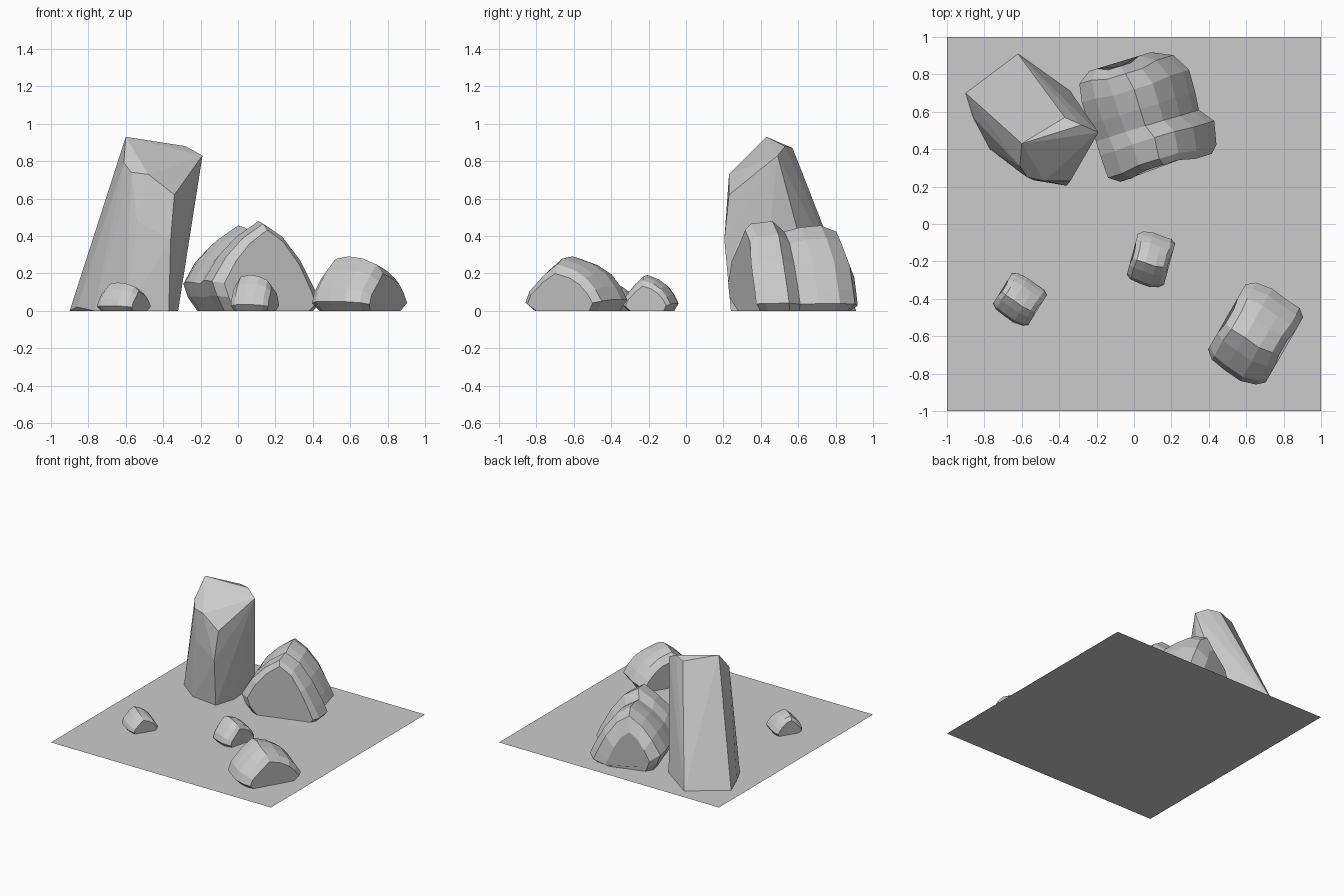
import bpy, bmesh, math

if "Cube" in bpy.data.objects:
    bpy.data.objects.remove(bpy.data.objects["Cube"])


def finish(bm, name):
    bmesh.ops.recalc_face_normals(bm, faces=bm.faces)
    mesh = bpy.data.meshes.new(name)
    bm.to_mesh(mesh)
    bm.free()
    ob = bpy.data.objects.new(name, mesh)
    bpy.context.collection.objects.link(ob)
    return ob


def hull(name, pts):
    bm = bmesh.new()
    for p in pts:
        bm.verts.new(p)
    res = bmesh.ops.convex_hull(bm, input=bm.verts)
    loose = {g for g in res["geom_interior"] + res["geom_unused"]
             if isinstance(g, bmesh.types.BMVert)}
    bmesh.ops.delete(bm, geom=list(loose), context='VERTS')
    bmesh.ops.dissolve_limit(bm, angle_limit=math.radians(3), verts=bm.verts, edges=bm.edges)
    return finish(bm, name)


def boulder(name, centre, angle, profile, stations, scale=(1, 1, 1)):
    """Loft a (u, z) profile through stations (v, u scale, z scale, u shift)."""
    bm = bmesh.new()
    c, s = math.cos(math.radians(angle)), math.sin(math.radians(angle))
    top = max(z for u, z in profile)
    rings = []
    for v, su, sz, du in stations:
        ring = []
        for u, z in profile:
            tuck = 0.88 if z == 0 else 0.93 if z > 0.8 * top else 1.0
            a = (u * su + du) * scale[0]
            b = v * tuck * scale[1]
            ring.append(bm.verts.new((centre[0] + a * c - b * s,
                                      centre[1] + a * s + b * c, z * sz * scale[2])))
        rings.append(ring)
    n = len(profile)
    for r0, r1 in zip(rings, rings[1:]):
        for i in range(n):
            j = (i + 1) % n
            bm.faces.new((r0[i], r0[j], r1[j], r1[i]))
    bm.faces.new(rings[0])
    bm.faces.new(rings[-1])
    return finish(bm, name)


# Flat square of ground
bm = bmesh.new()
bmesh.ops.create_grid(bm, x_segments=1, y_segments=1, size=1)
finish(bm, "ground_slab")

# Tall leaning rock: base outline, front bulge and slanted crown
hull("tall_rock", [
    (-0.90, 0.70, 0), (-0.62, 0.91, 0), (-0.34, 0.71, 0), (-0.32, 0.40, 0),
    (-0.37, 0.24, 0), (-0.60, 0.27, 0), (-0.77, 0.40, 0), (-0.86, 0.57, 0.02),
    (-0.36, 0.205, 0.38), (-0.54, 0.235, 0.48),
    (-0.60, 0.43, 0.93), (-0.37, 0.57, 0.87), (-0.28, 0.53, 0.88), (-0.19, 0.49, 0.83),
    (-0.34, 0.23, 0.62), (-0.48, 0.23, 0.73), (-0.57, 0.25, 0.74), (-0.61, 0.31, 0.79)])

# Large ridged boulder
boulder("large_boulder", (0.08, 0.56), 17,
        [(-0.23, 0), (-0.28, 0.08), (-0.31, 0.16), (-0.23, 0.29), (-0.13, 0.39), (-0.01, 0.47),
         (0.10, 0.40), (0.20, 0.27), (0.28, 0.12), (0.315, 0.04), (0.28, 0)],
        [(-0.275, 0.82, 0.92, 0.01), (-0.235, 0.97, 0.99, 0.0), (-0.11, 1.02, 1.02, 0.01),
         (-0.03, 0.92, 0.90, -0.02), (0.07, 0.95, 0.95, -0.02), (0.19, 0.96, 0.97, -0.02),
         (0.29, 0.84, 0.90, -0.04), (0.34, 0.55, 0.66, -0.06)])

# Smaller boulders share one profile and set of stations
prof = [(-0.20, 0), (-0.25, 0.05), (-0.225, 0.12), (-0.13, 0.22), (-0.05, 0.285),
        (0.06, 0.25), (0.14, 0.20), (0.20, 0.13), (0.24, 0.06), (0.20, 0)]
stat = [(-0.18, 0.82, 0.70, 0.0), (-0.14, 0.96, 0.87, 0.0), (-0.06, 1.02, 0.98, -0.01),
        (0.04, 1.03, 1.02, 0.0), (0.13, 0.97, 0.97, 0.0), (0.175, 0.82, 0.78, 0.0)]
boulder("medium_boulder", (0.65, -0.58), 60, prof, stat)
boulder("small_rock_middle", (0.09, -0.185), 75, prof, stat, (0.56, 0.58, 0.66))
boulder("small_rock_left", (-0.61, -0.40), 58, prof, stat, (0.47, 0.62, 0.52))
